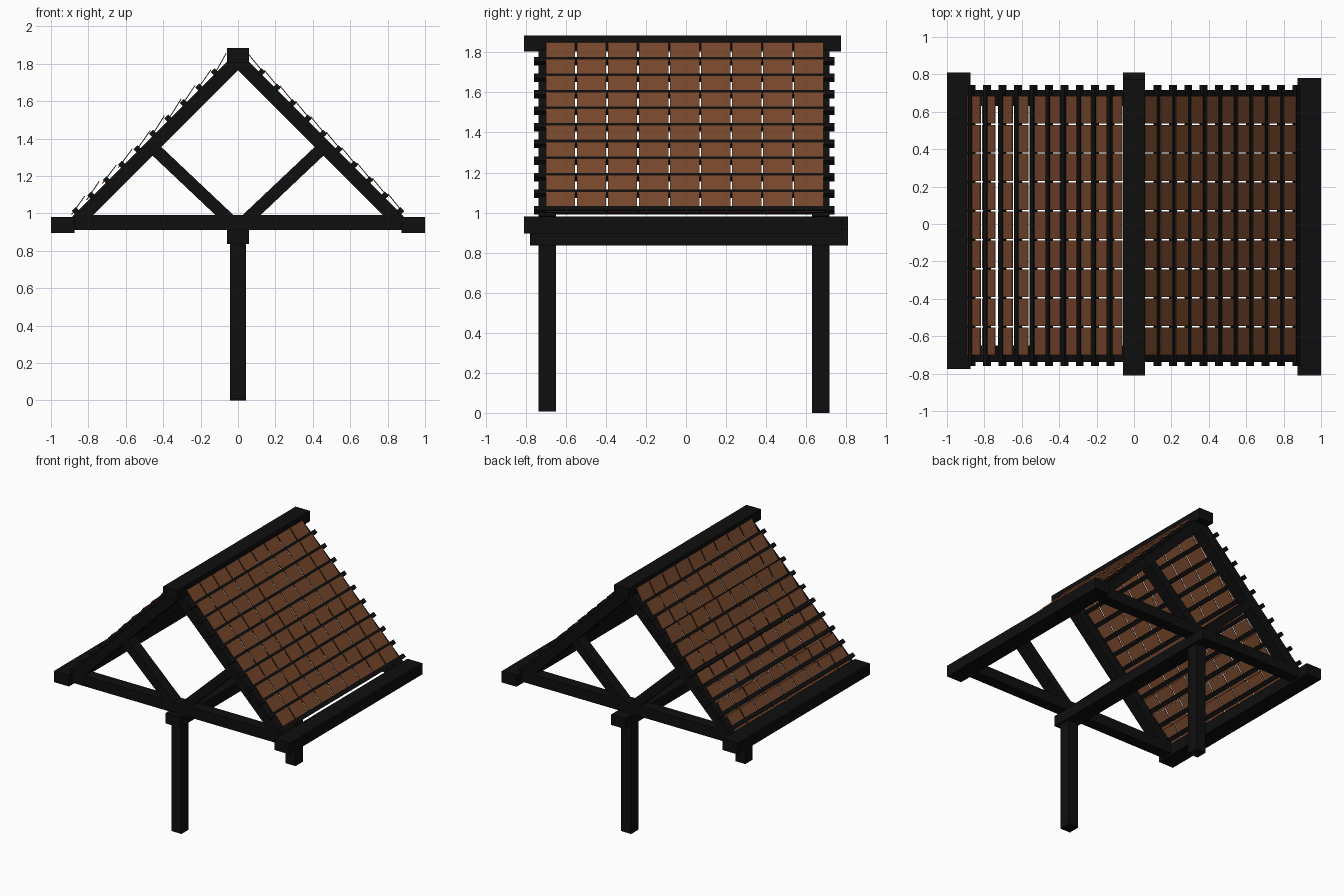
import bpy, bmesh, math

if "Cube" in bpy.data.objects:
    bpy.data.objects.remove(bpy.data.objects["Cube"])


def make_mat(name, rgb):
    m = bpy.data.materials.new(name)
    m.diffuse_color = (*rgb, 1)
    m.use_nodes = True
    m.node_tree.nodes["Principled BSDF"].inputs["Base Color"].default_value = m.diffuse_color
    return m


BLACK = make_mat("black_timber", (0.0045, 0.0045, 0.0045))
BROWN = make_mat("brown_shingle", (0.18, 0.062, 0.025))


def add_bar(bm, p, q, t, y0, y1):
    """Rectangular bar from p to q in the XZ plane, t thick, spanning y0..y1."""
    dx, dz = q[0] - p[0], q[1] - p[1]
    n = math.hypot(dx, dz)
    nx, nz = -dz / n * t / 2, dx / n * t / 2
    pts = [(p[0] + nx, p[1] + nz), (p[0] - nx, p[1] - nz),
           (q[0] - nx, q[1] - nz), (q[0] + nx, q[1] + nz)]
    a = [bm.verts.new((x, y0, z)) for x, z in pts]
    b = [bm.verts.new((x, y1, z)) for x, z in pts]
    bm.faces.new(a)
    bm.faces.new(b[::-1])
    for i in range(4):
        j = (i + 1) % 4
        bm.faces.new((a[j], a[i], b[i], b[j]))


def make(name, bars, mat):
    bm = bmesh.new()
    for b in bars:
        add_bar(bm, *b)
    bmesh.ops.recalc_face_normals(bm, faces=bm.faces)
    me = bpy.data.meshes.new(name)
    bm.to_mesh(me)
    bm.free()
    me.materials.append(mat)
    ob = bpy.data.objects.new(name, me)
    bpy.context.collection.objects.link(ob)


def block(name, x0, x1, y0, y1, z0, z1):
    zc = (z0 + z1) / 2
    make(name, [((x0, zc), (x1, zc), z1 - z0, y0, y1)], BLACK)


# long beams running front to back, slightly staggered
block("ridge_beam", -0.06, 0.06, -0.81, 0.775, 1.805, 1.885)
block("centre_beam", -0.06, 0.06, -0.78, 0.81, 0.835, 0.915)
block("left_eave_beam", -1.0, -0.875, -0.775, 0.81, 0.895, 0.98)
block("right_eave_beam", 0.875, 1.0, -0.81, 0.78, 0.895, 0.98)

# two trusses, each on a post
for side, y0, y1, foot in (("front", -0.737, -0.65, 0.008), ("back", 0.63, 0.717, 0.0)):
    block(side + "_post", -0.042, 0.042, y0, y1, foot, 0.86)
    block(side + "_tie_beam", -0.88, 0.88, y0, y1, 0.91, 0.99)
    make(side + "_rafters",
         [((s * 0.0, 1.8175), (s * 0.86, 0.9575), 0.075, y0, y1) for s in (-1, 1)], BLACK)
    make(side + "_braces",
         [((s * 0.04, 0.96), (s * 0.455, 1.352), 0.066, y0, y1) for s in (-1, 1)], BLACK)

# battens across the rafters
for side, s in (("left", -1), ("right", 1)):
    bars = []
    for i in range(10):
        x = 0.125 + 0.0825 * i
        z = 1.88 - x
        h = 0.0106
        bars.append(((s * (x - h), z + h), (s * (x + h), z - h), 0.03, -0.76, 0.742))
    make(side + "_battens", bars, BLACK)

# shingle rows: (centre x, half width in x); the left rows are a bit uneven
right_rows = [(0.10 + 0.0825 * i, 0.041) for i in range(10)]
left_rows = [(0.091, 0.028), (0.179, 0.035), (0.262, 0.033), (0.335, 0.031), (0.425, 0.031),
             (0.505, 0.035), (0.603, 0.037), (0.688, 0.038), (0.776, 0.034), (0.855, 0.035)]
for side, s, rows in (("left", -1, left_rows), ("right", 1, right_rows)):
    bars = []
    for x, w in rows:
        z, dz = 1.897 - x, 0.05
        for c in range(9):
            y = -0.70 + 0.1548 * c
            bars.append(((s * (x - w), z + dz), (s * (x + w), z - dz), 0.005, y, y + 0.147))
    make(side + "_shingles", bars, BROWN)
